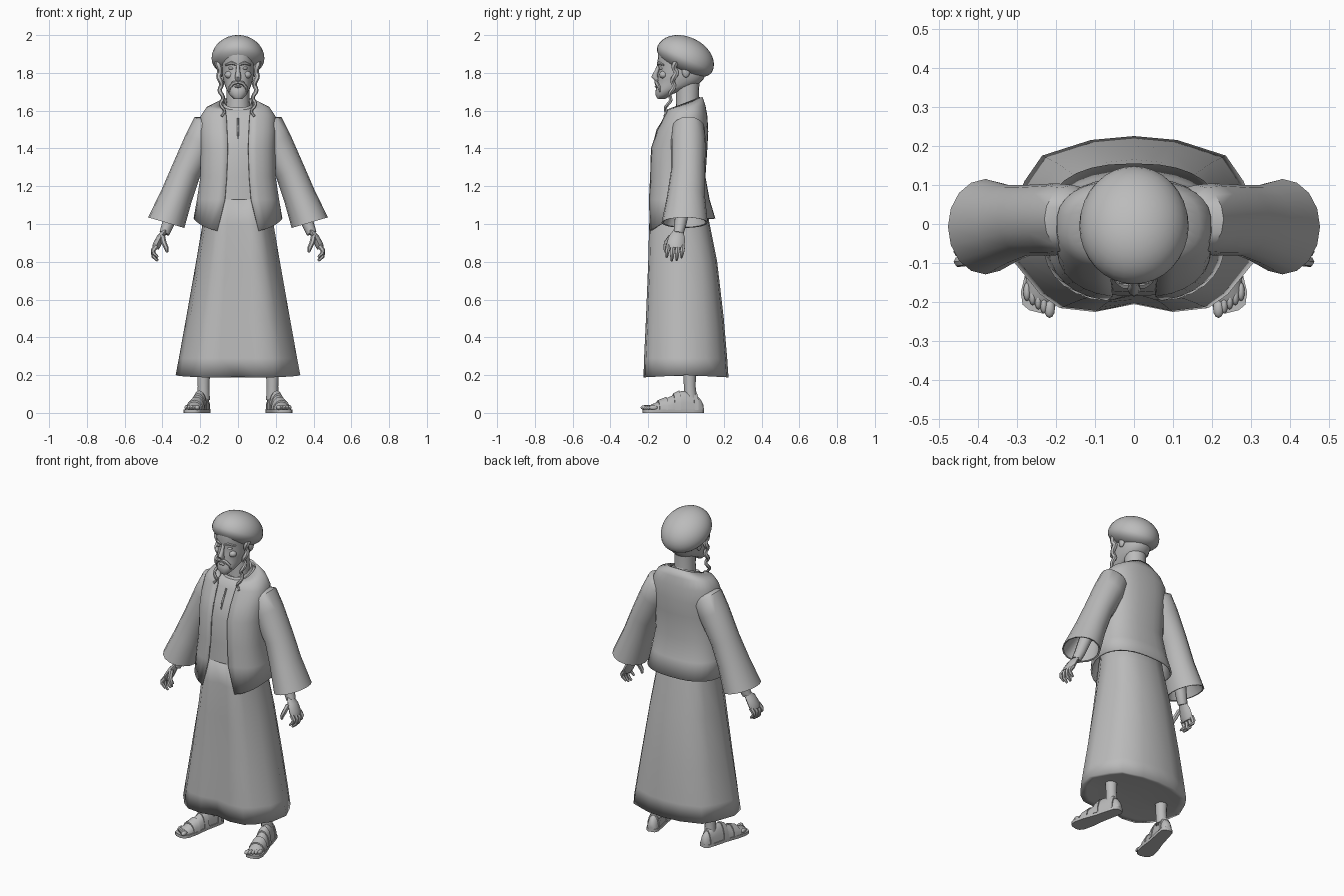
import bpy, bmesh, math
from mathutils import Vector, Matrix

cube = bpy.data.objects.get("Cube")
if cube:
    bpy.data.objects.remove(cube)

GRAY = (0.5, 0.5, 0.5, 1)
mat = bpy.data.materials.new("plain gray")
mat.use_nodes = True
mat.diffuse_color = GRAY
mat.node_tree.nodes["Principled BSDF"].inputs["Base Color"].default_value = GRAY


def finish(bm, name, mirror=False, angle=50):
    bmesh.ops.recalc_face_normals(bm, faces=bm.faces)
    me = bpy.data.meshes.new(name)
    bm.to_mesh(me)
    bm.free()
    me.materials.append(mat)
    ob = bpy.data.objects.new(name, me)
    bpy.context.collection.objects.link(ob)
    bpy.ops.object.select_all(action='DESELECT')
    ob.select_set(True)
    bpy.context.view_layer.objects.active = ob
    bpy.ops.object.shade_smooth_by_angle(angle=math.radians(angle))
    if mirror:
        ob.modifiers.new("Mirror", 'MIRROR')
    return ob


def loft(name, rings, closed=True, caps=True, **kw):
    """Skin a list of equally long point rings."""
    bm = bmesh.new()
    rows = [[bm.verts.new(p) for p in r] for r in rings]
    n = len(rows[0])
    for a, b in zip(rows, rows[1:]):
        for i in range(n if closed else n - 1):
            j = (i + 1) % n
            bm.faces.new((a[i], a[j], b[j], b[i]))
    if caps:
        for row in (rows[0], rows[-1]):
            c = bm.verts.new(sum((v.co for v in row), Vector()) / n)
            for i in range(n):
                bm.faces.new((row[i], row[(i + 1) % n], c))
    return finish(bm, name, **kw)


def spow(v, p):
    return math.copysign(abs(v) ** p, v)


def section(z, rx, front, back, tilt=0, angles=None, p=2.5, n=24):
    """Rounded horizontal section; angle zero is the front."""
    angles = angles or [math.tau * i / n for i in range(n)]
    mid, half = (front + back) / 2, (back - front) / 2
    pts = []
    for a in angles:
        y = -half * spow(math.cos(a), 2 / p)
        pts.append(Vector((rx * spow(math.sin(a), 2 / p), mid + y, z + tilt * y)))
    return pts


def tube(name, pts, radii, flat=1, n=8, mirror=True):
    """Tapered tube along a path; flat scales its width across x."""
    pts = [Vector(p) for p in pts]
    rings = []
    for i, (c, r) in enumerate(zip(pts, radii)):
        d = (pts[min(i + 1, len(pts) - 1)] - pts[max(i - 1, 0)]).normalized()
        side = Vector((0, 1, 0)) if abs(d.y) < 0.8 else Vector((0, 0, 1))
        u = d.cross(side).normalized()
        v = d.cross(u)
        rings.append([c + r * (u * flat * math.cos(math.tau * k / n)
                               + v * math.sin(math.tau * k / n)) for k in range(n)])
    return loft(name, rings, mirror=mirror)


def ball(name, loc, size, mirror=True, tilt=0):
    bm = bmesh.new()
    bmesh.ops.create_uvsphere(bm, u_segments=12, v_segments=8, radius=1)
    m = Matrix.Translation(loc) @ Matrix.Rotation(tilt, 4, 'X') @ Matrix.Diagonal((*size, 1))
    bm.transform(m)
    return finish(bm, name, mirror)


# Skirt with a pleated front and a closed, softly shaded hem
half = [(0, -.205), (.1, -.225), (.19, -.215), (.24, -.18), (.305, -.1),
        (.33, 0), (.28, .11), (.235, .175), (.11, .215), (0, .225)]
outline = half + [(-x, y) for x, y in half[-2:0:-1]]
rings = []
for z, rx, f, b in [(1.17, .175, .175, .095), (1, .188, .195, .125), (.8, .222, .2, .165),
                    (.5, .275, .212, .2), (.29, .313, .222, .218), (.2, .33, .225, .225),
                    (.205, .29, .195, .195)]:
    rings.append([Vector((x * rx / .33, y * (f if y < 0 else b) / .225,
                          z - (.012 * abs(y) / .225 if z < .25 else 0))) for x, y in outline])
loft("skirt", rings, angle=180)

# Tunic under the vest, ending in a step above the skirt
body = [(1.13, .19, -.185, .1, 0), (1.25, .187, -.18, .09, 0), (1.4, .187, -.175, .1, 0),
        (1.49, .19, -.145, .105, 0), (1.56, .185, -.105, .1, 0),
        (1.605, .155, -.09, .09, .1), (1.63, .085, -.075, .075, .35)]
loft("tunic", [section(*r) for r in body])
loft("tunic_collar", [section(1.622, .083, -.082, .08, .4), section(1.645, .072, -.068, .072, .4),
                      section(1.63, .06, -.055, .06, .4)], caps=False)
tube("neck_slit", [(0, -.113, 1.56), (0, -.15, 1.5), (0, -.166, 1.45)],
     [.004, .006, .003], mirror=False)

# Open vest: sections start and end at the front opening
vest = []
spec = [((1.03, .235, -.203, .155, 0), .11), ((1.13, .218, -.2, .125, 0), .07)]
spec += [((z, rx + .013, f - .013, b + .013, t), w)
         for (z, rx, f, b, t), w in zip(body[1:], (.06, .055, .058, .062, .068, .07))]
for r, w in spec:
    a0 = math.asin((w / r[1]) ** 1.25)
    angles = [a0 + (math.tau - 2 * a0) * i / 28 for i in range(29)]
    ring = section(*r, angles=angles)
    if r[0] == 1.03:
        for p, a in zip(ring, angles):
            p.z -= .075 * max(0, math.cos(a)) ** 1.5
    else:
        for p in ring:
            p.z += .012 if r[0] > 1.55 else 0
    vest.append(ring)
ob = loft("vest", vest, closed=False, caps=False)
sol = ob.modifiers.new("Thickness", 'SOLIDIFY')
sol.thickness, sol.offset = .01, -1

# Flared sleeves with hollow cuffs
rings = []
for x, z, h, yc, hy, ux, uz in [
        (.12, 1.53, .05, .01, .06, .7, .7), (.158, 1.505, .095, .012, .088, .75, .66),
        (.2, 1.43, .09, .012, .092, .85, .5), (.275, 1.28, .08, .01, .09, .906, .42),
        (.325, 1.15, .086, 0, .1, .93, .36), (.38, 1.007, .1, -.007, .122, .96, .28),
        (.381, 1.009, .092, -.007, .113, .96, .28), (.33, 1.13, .06, 0, .07, .93, .36)]:
    rings.append([Vector((x + ux * h * math.cos(t), yc + hy * math.sin(t),
                          z + uz * h * math.cos(t)))
                  for t in (math.tau * k / 16 for k in range(16))])
loft("sleeve", rings, mirror=True)

# Forearms and hands
tube("forearm", [(.33, -.01, 1.13), (.37, -.03, 1.0), (.39, -.04, .95)], [.04, .032, .027])
tube("palm", [(.385, -.04, .965), (.41, -.048, .93), (.43, -.055, .89), (.437, -.055, .87)],
     [.026, .043, .048, .04], flat=.45)
for i, low in enumerate((.825, .805, .808, .822)):
    y = -.094 + i * .026
    tube("finger", [(.432, y, .885), (.45, y - .003, .86), (.448, y - .006, low + .022),
                    (.425, y - .008, low)], [.013, .0125, .011, .006], n=6)
tube("thumb", [(.4, -.08, .935), (.392, -.105, .9), (.378, -.11, .87), (.375, -.108, .85)],
     [.014, .014, .012, .006], n=6)

# Neck and bearded head
tube("neck", [(0, .01, 1.59), (0, .008, 1.67), (0, .01, 1.78)], [.066, .06, .062],
     n=16, mirror=False)
face = [(1.662, .022, -.15, -.11), (1.685, .045, -.163, -.075), (1.71, .06, -.16, -.02),
        (1.735, .07, -.155, .06), (1.765, .08, -.15, .092), (1.79, .085, -.152, .104),
        (1.82, .087, -.143, .11), (1.85, .09, -.152, .11), (1.91, .09, -.145, .1)]
loft("head", [section(*r, p=2.2) for r in face])
tube("nose", [(0, -.142, 1.845), (0, -.155, 1.81), (0, -.167, 1.78), (0, -.152, 1.764)],
     [.008, .011, .017, .014], n=8, mirror=False)
tube("moustache", [(0, -.158, 1.752), (.025, -.155, 1.745), (.043, -.143, 1.725),
                   (.047, -.138, 1.7)], [.01, .011, .009, .004], n=6)
ball("lower_lip", (0, -.156, 1.727), (.018, .01, .006), mirror=False)
tube("brow", [(.01, -.148, 1.845), (.035, -.146, 1.853), (.066, -.118, 1.842)],
     [.007, .009, .005], n=6)
ball("eye", (.036, -.13, 1.825), (.015, .013, .008))
ball("cheek", (.046, -.12, 1.79), (.025, .022, .02))
ball("ear", (.09, 0, 1.81), (.012, .022, .035))

# Long curled side locks
pts = []
for i in range(25):
    t = i / 24
    pts.append((.104 - .026 * t + .008 * math.sin(t * 26) * (.4 + t),
                -.055 - .065 * t * t + .008 * math.cos(t * 26), 1.87 - .3 * t))
tube("side_lock", pts, [.017 - .01 * i / 24 for i in range(25)], n=6)

# Tilted turban, fuller above than below
bm = bmesh.new()
bmesh.ops.create_uvsphere(bm, u_segments=32, v_segments=18, radius=1)
for v in bm.verts:
    v.co = Vector((v.co.x * .14, v.co.y * .16, v.co.z * (.115 if v.co.z > 0 else .08)))
bm.transform(Matrix.Translation((0, -.005, 1.876)) @ Matrix.Rotation(math.radians(-25), 4, 'X'))
finish(bm, "turban")

# Legs, feet and sandals, splayed outwards
heel, toe = Vector((.175, .09, 0)), Vector((.25, -.225, 0))
across = Vector((.972, .235, 0))


def foot_ring(s, hw, h, base=.016, n=16):
    c = heel.lerp(toe, s)
    return [c + across * hw * math.cos(t) + Vector((0, 0, base + h * max(0, math.sin(t))))
            for t in (math.tau * k / n for k in range(n))]


foot = [(0, .018, .03), (.05, .03, .06), (.18, .034, .095), (.36, .036, .1),
        (.52, .041, .075), (.72, .045, .047), (.86, .043, .03), (.92, .036, .02)]
loft("foot", [foot_ring(*r) for r in foot], mirror=True)
tube("leg", [(.183, .025, .07), (.182, .02, .14), (.183, .018, .25), (.183, .018, .34)],
     [.034, .031, .036, .044], n=12)
for i in range(5):
    c = heel.lerp(toe, .95 - .022 * i) + across * (-.031 + .0165 * i)
    size = .014 if i == 0 else .0095
    ball("toe", (c.x, c.y, .028), (size, .024, .013))
for name, s0, s1, hw, h0, h1 in [("toe_strap", .62, .76, .048, .069, .051),
                                 ("instep_strap", .4, .5, .043, .103, .087),
                                 ("heel_strap", .1, .17, .037, .085, .098)]:
    loft(name, [foot_ring(s0, hw, h0), foot_ring(s1, hw, h1)], mirror=True)
soles = [(0, .02), (.05, .034), (.2, .038), (.45, .04), (.7, .05), (.88, .05), (.97, .038), (1, .018)]
bm = bmesh.new()
edge = [heel.lerp(toe, s) + across * w for s, w in soles]
edge += [heel.lerp(toe, s) - across * w for s, w in reversed(soles)]
f = bm.faces.new([bm.verts.new(p) for p in edge])
top = bmesh.ops.extrude_face_region(bm, geom=[f])["geom"]
bmesh.ops.translate(bm, vec=(0, 0, .018), verts=[v for v in top if isinstance(v, bmesh.types.BMVert)])
finish(bm, "sandal_sole", mirror=True)
